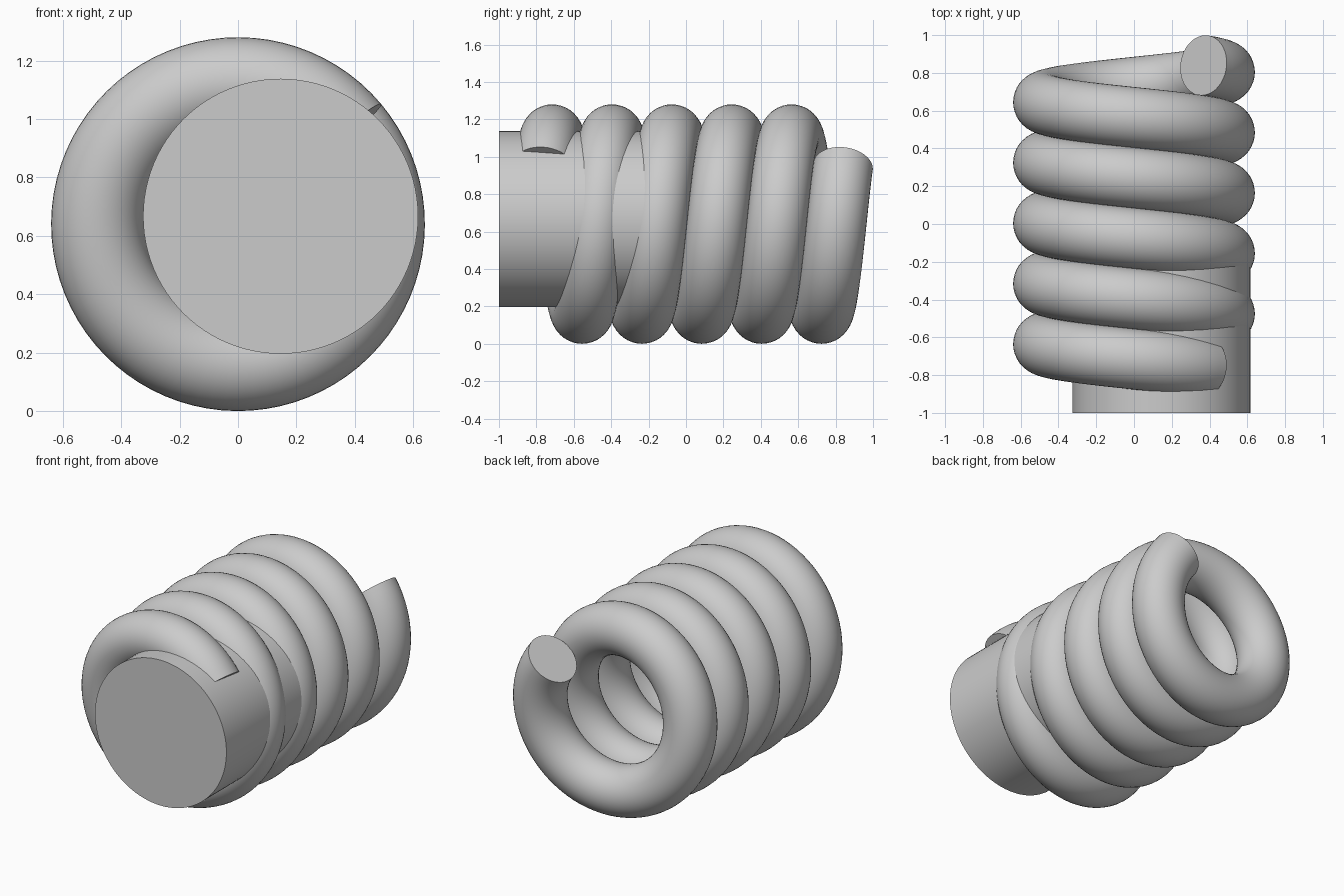
import bpy, bmesh, math
from mathutils import Vector

cube = bpy.data.objects.get("Cube")
if cube:
    bpy.data.objects.remove(cube, do_unlink=True)

COIL_R, WIRE_R, PITCH, TURNS = 0.48, 0.16, 0.32, 5
START_ANGLE, START_Y, AXIS_Z = math.radians(40), -0.76, 0.64

grey = bpy.data.materials.new("light_grey")
grey.use_nodes = True
grey.diffuse_color = (0.6, 0.6, 0.6, 1)
grey.node_tree.nodes["Principled BSDF"].inputs["Base Color"].default_value = (0.6, 0.6, 0.6, 1)


def add_object(name, bm):
    """Turn a bmesh into a smooth object with sharp rims."""
    bmesh.ops.recalc_face_normals(bm, faces=bm.faces)
    mesh = bpy.data.meshes.new(name)
    bm.to_mesh(mesh)
    bm.free()
    mesh.materials.append(grey)
    obj = bpy.data.objects.new(name, mesh)
    bpy.context.collection.objects.link(obj)
    bpy.ops.object.select_all(action="DESELECT")
    obj.select_set(True)
    bpy.context.view_layer.objects.active = obj
    bpy.ops.object.shade_smooth_by_angle(angle=math.radians(40))
    return obj


def bridge(bm, rings):
    """Skin a row of vertex rings and cap both ends."""
    n = len(rings[0])
    for a, b in zip(rings, rings[1:]):
        for i in range(n):
            j = (i + 1) % n
            bm.faces.new((a[i], a[j], b[j], b[i]))
    bm.faces.new(rings[0])
    bm.faces.new(rings[-1])


def circle(bm, centre, u, v, radius, sides):
    angles = [math.tau * i / sides for i in range(sides)]
    return [bm.verts.new(centre + radius * (u * math.cos(a) + v * math.sin(a))) for a in angles]


# Coil spring: a round section swept square to a helix around the y axis
bm = bmesh.new()
steps = TURNS * 80
rings = []
for k in range(steps + 1):
    turn = TURNS * k / steps
    t = START_ANGLE + math.tau * turn
    radial = Vector((math.cos(t), 0, math.sin(t)))
    tangent = Vector((-COIL_R * math.sin(t), PITCH / math.tau, COIL_R * math.cos(t))).normalized()
    centre = COIL_R * radial + Vector((0, START_Y + PITCH * turn, AXIS_Z))
    rings.append(circle(bm, centre, radial, tangent.cross(radial), WIRE_R, 40))
bridge(bm, rings)
add_object("coil_spring", bm)

# Solid round rod pushed off-centre into the front of the coil
bm = bmesh.new()
x_axis, z_axis = Vector((1, 0, 0)), Vector((0, 0, 1))
bridge(bm, [circle(bm, Vector((0.146, y, 0.667)), x_axis, z_axis, 0.471, 96) for y in (-1, -0.2)])
add_object("front_rod", bm)
